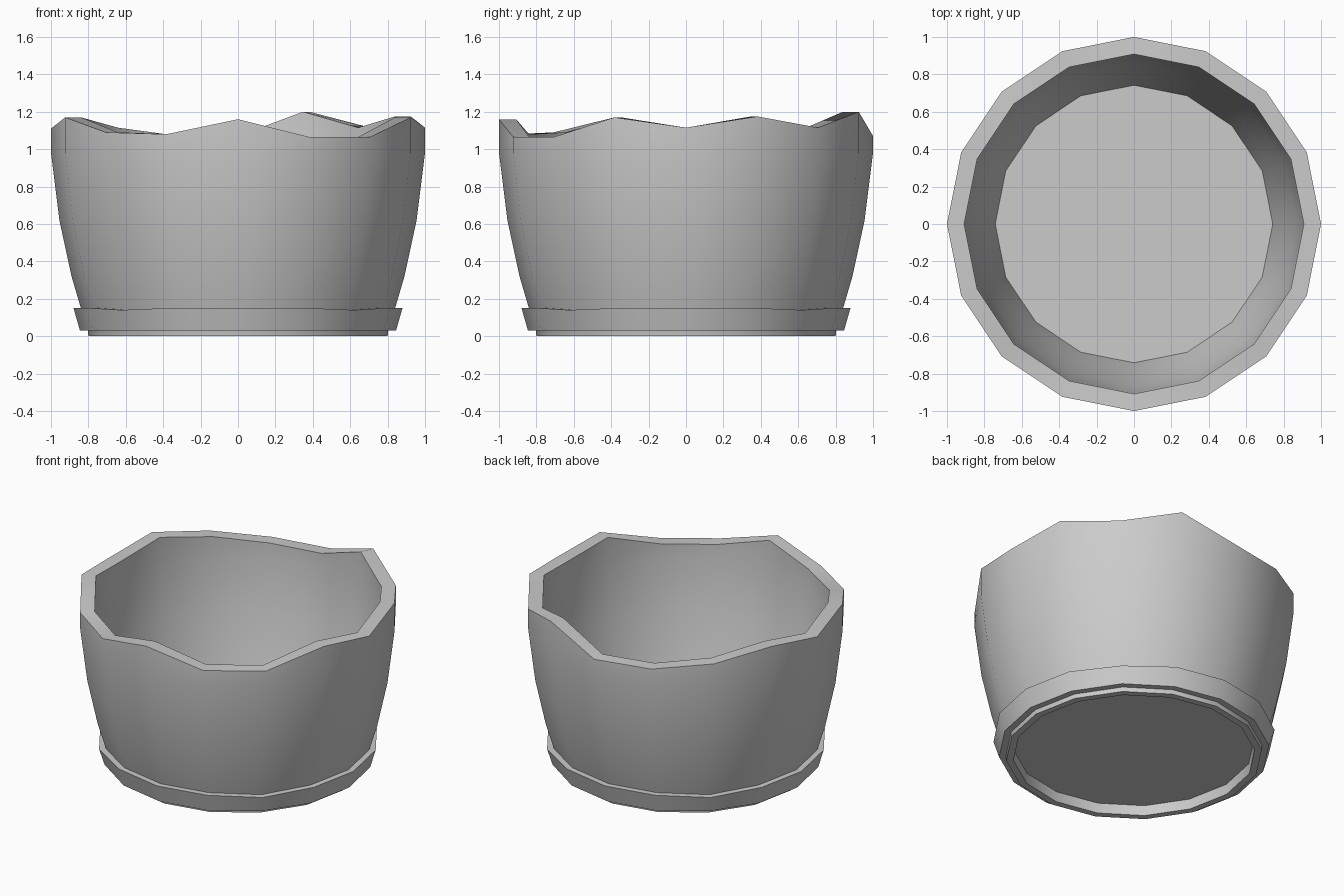
import bpy
import bmesh
import math

SIDES = 16

old = bpy.data.objects.get("Cube")
if old:
    bpy.data.objects.remove(old, do_unlink=True)

grey = bpy.data.materials.new("plain_grey")
grey.use_nodes = True
colour = (0.6, 0.6, 0.6, 1)
grey.diffuse_color = colour
grey.node_tree.nodes["Principled BSDF"].inputs["Base Color"].default_value = colour


def lathe(name, profile, closed=False):
    """Turn (radius, height) pairs around z; height may be a function of the side index."""
    bm = bmesh.new()
    rings = []
    for radius, height in profile:
        ring = []
        for i in range(SIDES):
            a = math.tau * i / SIDES
            z = height(i) if callable(height) else height
            ring.append(bm.verts.new((radius * math.cos(a), radius * math.sin(a), z)))
        rings.append(ring)
    pairs = list(zip(rings, rings[1:]))
    if closed:
        pairs.append((rings[-1], rings[0]))
    else:
        bm.faces.new(rings[0])
        bm.faces.new(rings[-1])
    for low, high in pairs:
        for i in range(SIDES):
            j = (i + 1) % SIDES
            bm.faces.new((low[i], low[j], high[j], high[i]))
    bmesh.ops.recalc_face_normals(bm, faces=bm.faces)
    mesh = bpy.data.meshes.new(name)
    bm.to_mesh(mesh)
    bm.free()
    mesh.materials.append(grey)
    obj = bpy.data.objects.new(name, mesh)
    bpy.context.collection.objects.link(obj)
    bpy.ops.object.select_all(action="DESELECT")
    obj.select_set(True)
    bpy.context.view_layer.objects.active = obj
    bpy.ops.object.shade_smooth_by_angle(angle=math.radians(32))
    return obj


# Uneven rim heights, counted anticlockwise from +x
rim_heights = [1.115, 1.175, 1.115, 1.20, 1.07, 1.075, 1.115, 1.17,
               1.11, 1.17, 1.09, 1.08, 1.16, 1.065, 1.065, 1.17]


def rim(i):
    return rim_heights[i]


# Cup: recessed underside, foot lip, outer wall, rim, inner wall, floor
lathe("cup_body", [
    (0.75, 0.068), (0.755, 0), (0.80, 0), (0.803, 0.03), (0.84, 0.15),
    (0.89, 0.32), (0.955, 0.62), (1.0, 0.98), (1.0, rim),
    (0.908, rim), (0.908, 0.98), (0.868, 0.62), (0.797, 0.32), (0.742, 0.085),
])


# Band around the base, dipping slightly at the diagonals
def band_top(i):
    return 0.14 if i % 4 == 2 else 0.152


lathe("base_band", [(0.79, 0.03), (0.845, 0.03), (0.88, band_top), (0.82, band_top)],
      closed=True)
